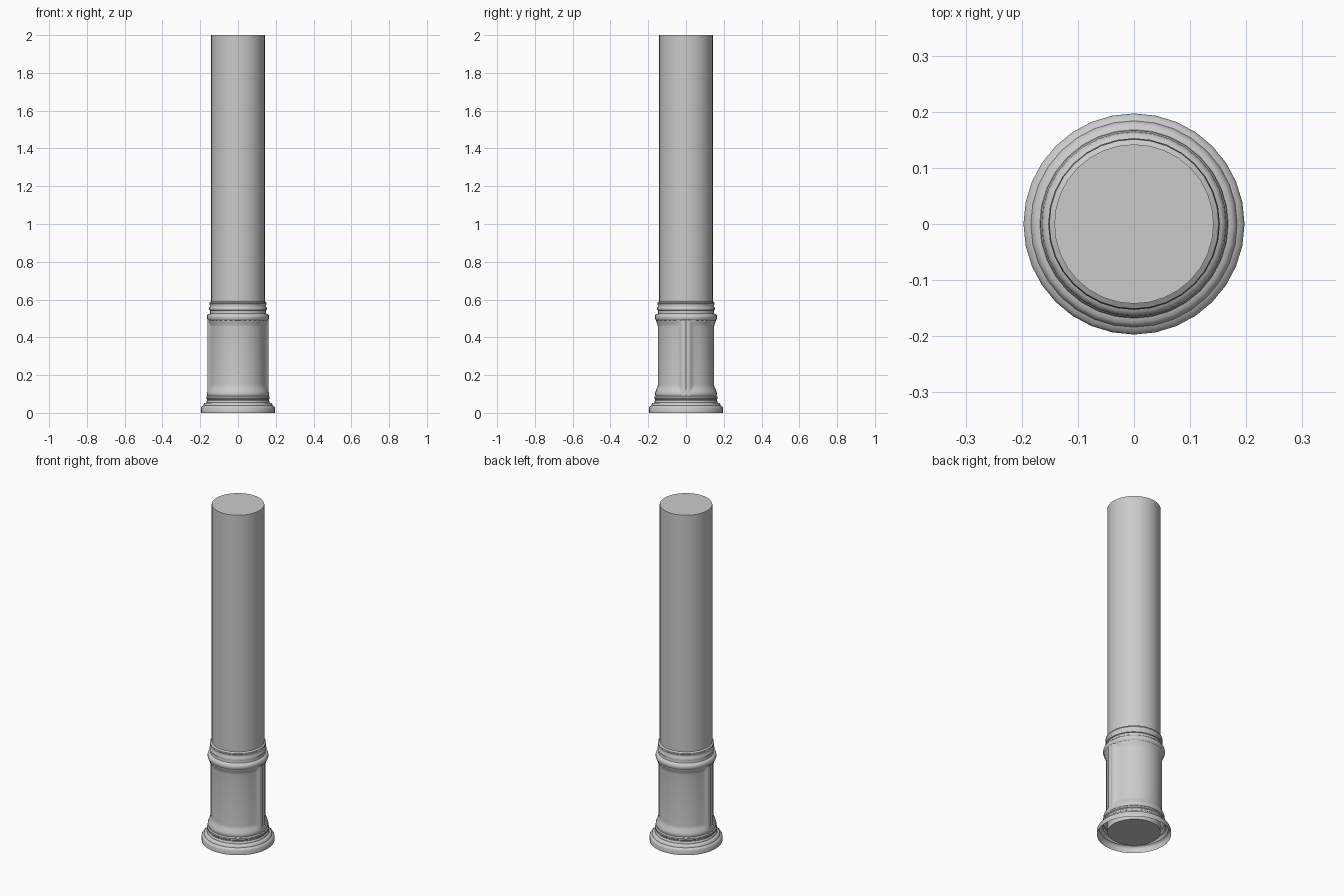
import bpy, bmesh, math

if "Cube" in bpy.data.objects:
    bpy.data.objects.remove(bpy.data.objects["Cube"])

SEG = 32


def finish(name, bm, angle=40):
    bmesh.ops.recalc_face_normals(bm, faces=bm.faces)
    me = bpy.data.meshes.new(name)
    bm.to_mesh(me)
    bm.free()
    ob = bpy.data.objects.new(name, me)
    bpy.context.collection.objects.link(ob)
    bpy.ops.object.select_all(action='DESELECT')
    ob.select_set(True)
    bpy.context.view_layer.objects.active = ob
    bpy.ops.object.shade_smooth_by_angle(angle=math.radians(angle))
    return ob


def skin(name, angles, levels, radius, caps=False):
    """Wrap a surface round z; radius(angle, level index) gives its size."""
    bm = bmesh.new()
    rings = [[bm.verts.new((radius(a, i) * math.cos(a), radius(a, i) * math.sin(a), z))
              for a in angles] for i, z in enumerate(levels)]
    n = len(angles)
    for lo, hi in zip(rings, rings[1:]):
        for k in range(n):
            bm.faces.new((lo[k], lo[(k + 1) % n], hi[(k + 1) % n], hi[k]))
    if caps:
        bm.faces.new(rings[0])
        bm.faces.new(rings[-1])
    return finish(name, bm)


def lathe(name, profile, caps=False):
    angles = [2 * math.pi * k / SEG for k in range(SEG)]
    return skin(name, angles, [p[1] for p in profile], lambda a, i: profile[i][0], caps)


# plain round shaft running the full height
lathe("shaft", [(0.142, 0.015), (0.142, 2.0)], caps=True)

# flared foot, open underneath
lathe("base_moulding", [
    (0.197, 0.0), (0.197, 0.026), (0.193, 0.034), (0.184, 0.038), (0.182, 0.046),
    (0.176, 0.052), (0.168, 0.054), (0.167, 0.062), (0.163, 0.066), (0.163, 0.072),
    (0.167, 0.076), (0.167, 0.084), (0.161, 0.09), (0.158, 0.095)])

# rounded bead and collar above the panels
lathe("neck_moulding", [
    (0.154, 0.488), (0.160, 0.491), (0.164, 0.498), (0.165, 0.507), (0.163, 0.517),
    (0.157, 0.523), (0.149, 0.526), (0.147, 0.534), (0.148, 0.543), (0.153, 0.545),
    (0.153, 0.556), (0.149, 0.561), (0.149, 0.574), (0.152, 0.578), (0.151, 0.584),
    (0.142, 0.590)])

# panelled sleeve: sunken front and back panels with stiles on the x sides
steps = [0.0, 0.03, 0.07, 0.13, 0.16, 0.20, 0.25, 0.30]
side = [-s for s in reversed(steps[1:])] + steps
gap = math.pi - 0.6
panel = [0.3 + gap * k / 14 for k in range(1, 14)]
half = side + panel
angles = half + [a + math.pi for a in half]
levels = [0.088, 0.098, 0.108, 0.117, 0.126, 0.135, 0.142, 0.15,
          0.455, 0.463, 0.470, 0.478, 0.486, 0.492]
rail = [0.160, 0.164, 0.163, 0.160, 0.156, 0.152, 0.150, 0.149,
        0.149, 0.150, 0.152, 0.155, 0.158, 0.159]
stile = [0.160, 0.162, 0.163, 0.162, 0.159, 0.155, 0.151, 0.149]


def sleeve_radius(a, i):
    d = abs((a + math.pi / 2) % math.pi - math.pi / 2)
    r = 0.149
    for k in range(len(steps)):
        if abs(d - steps[k]) < 1e-4:
            r = stile[k]
    return max(r, rail[i])


skin("panelled_sleeve", angles, levels, sleeve_radius)
